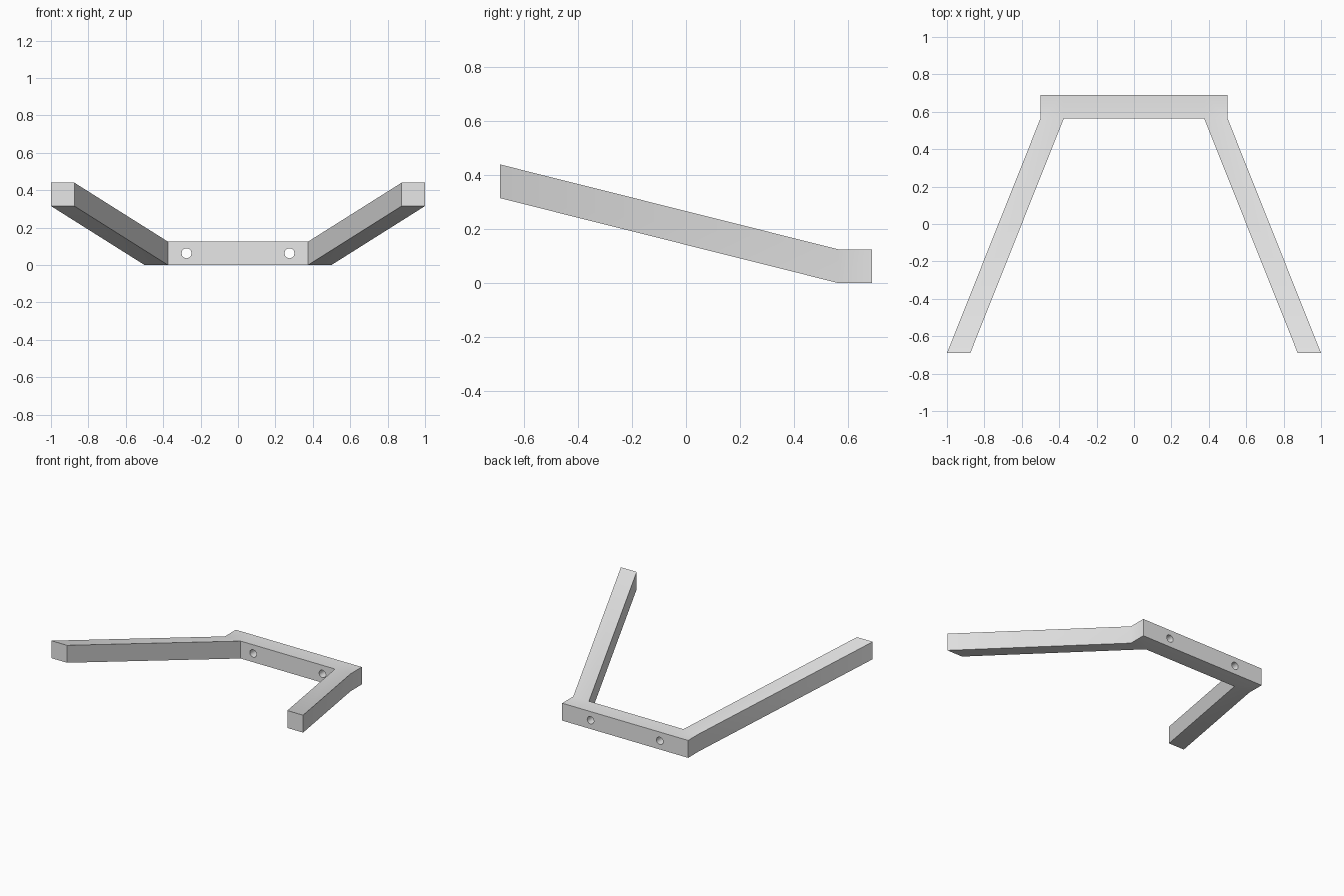
import bpy
import bmesh
from math import radians

cube = bpy.data.objects.get("Cube")
if cube:
    bpy.data.objects.remove(cube, do_unlink=True)

SIDE = 0.125          # thickness of the square bar
BACK, FRONT = 0.69, -0.69
JOINT = BACK - SIDE   # where the arm meets the crossbar

# Plain grey material
grey = bpy.data.materials.new("light grey")
grey.use_nodes = True
grey.diffuse_color = (0.8, 0.8, 0.8, 1)
grey.node_tree.nodes["Principled BSDF"].inputs["Base Color"].default_value = (0.8, 0.8, 0.8, 1)


def section(bm, x, y, z):
    """Square ring of the bar, facing along y."""
    return [bm.verts.new((x + dx, y, z + dz))
            for dx, dz in ((0, 0), (SIDE, 0), (SIDE, SIDE), (0, SIDE))]


# Left half of the bracket: raised arm, corner block, half crossbar
bm = bmesh.new()
inner = 0.5 - SIDE
tip = section(bm, 1 - SIDE, FRONT, 0.315)
joint = section(bm, inner, JOINT, 0)
rear = section(bm, inner, BACK, 0)
bm.faces.new(tip)
bm.faces.new(rear)
for a, b in ((tip, joint), (joint, rear)):
    for i in range(4):
        j = (i + 1) % 4
        if a is joint and i == 3:
            continue      # open towards the crossbar
        bm.faces.new((a[i], a[j], b[j], b[i]))
ring = [joint[0], rear[0], rear[3], joint[3]]
middle = [bm.verts.new((0, v.co.y, v.co.z)) for v in ring]
for i in range(4):
    j = (i + 1) % 4
    bm.faces.new((ring[i], ring[j], middle[j], middle[i]))

# Right half, mirrored and welded at the centre
geom = bm.verts[:] + bm.edges[:] + bm.faces[:]
copy = bmesh.ops.duplicate(bm, geom=geom)["geom"]
for v in copy:
    if isinstance(v, bmesh.types.BMVert):
        v.co.x *= -1
bmesh.ops.remove_doubles(bm, verts=bm.verts[:], dist=0.0001)
bmesh.ops.dissolve_edges(bm, edges=[e for e in bm.edges
                                    if all(abs(v.co.x) < 0.001 for v in e.verts)],
                         use_verts=True)
bmesh.ops.recalc_face_normals(bm, faces=bm.faces[:])
mesh = bpy.data.meshes.new("bracket")
bm.to_mesh(mesh)
bm.free()
mesh.materials.append(grey)
bracket = bpy.data.objects.new("bracket", mesh)
bpy.context.collection.objects.link(bracket)

# Two bolt holes through the crossbar
bpy.ops.object.select_all(action="DESELECT")
for x in (-0.275, 0.275):
    bpy.ops.mesh.primitive_cylinder_add(vertices=12, radius=0.027, depth=0.4,
                                        location=(x, BACK - SIDE / 2, SIDE / 2),
                                        rotation=(radians(90), 0, 0))
    cutter = bpy.context.object
    cutter.name = "hole_cutter"
    cutter.hide_render = True
    cutter.data.materials.append(grey)
    cut = bracket.modifiers.new("hole", "BOOLEAN")
    cut.operation = "DIFFERENCE"
    cut.solver = "EXACT"
    cut.object = cutter
    bpy.context.view_layer.objects.active = bracket
    bpy.ops.object.modifier_apply(modifier=cut.name)
    bpy.data.objects.remove(cutter, do_unlink=True)

# Soft shading over the shallow bends, sharp square edges
bracket.select_set(True)
bpy.context.view_layer.objects.active = bracket
bpy.ops.object.shade_smooth_by_angle(angle=radians(35))
